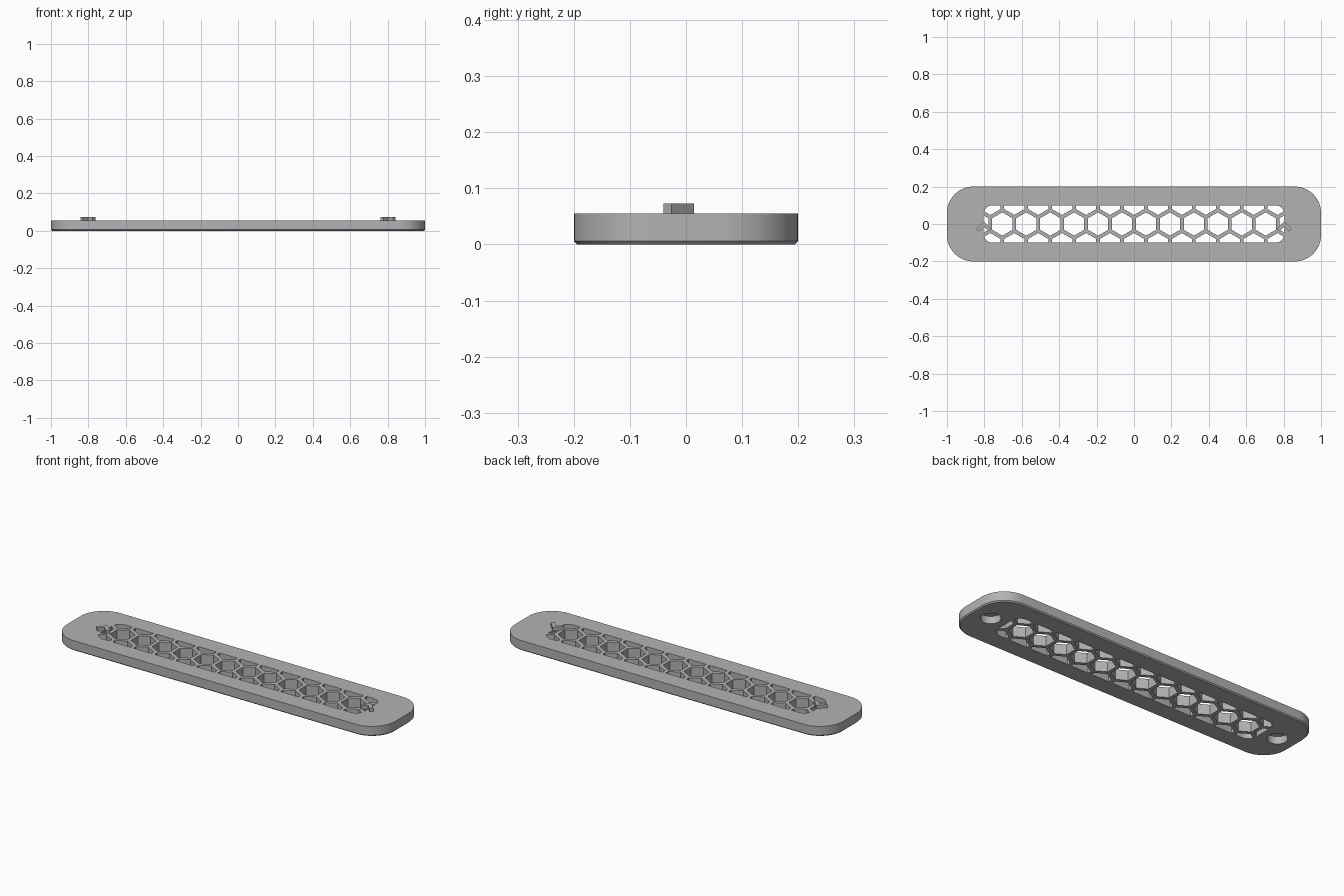
import bpy, bmesh, math
from math import cos, sin, pi

HEIGHT = 0.055
PITCH = 0.128          # honeycomb spacing between wall centres
WALL = 0.02            # honeycomb wall thickness

if "Cube" in bpy.data.objects:
    bpy.data.objects.remove(bpy.data.objects["Cube"], do_unlink=True)

grey = bpy.data.materials.new("grey_plastic")
grey.use_nodes = True
colour = (0.45, 0.45, 0.45, 1)
grey.diffuse_color = colour
grey.node_tree.nodes["Principled BSDF"].inputs["Base Color"].default_value = colour


def rounded_rect(hx, hy, r, steps=12):
    """Outline of a rectangle with rounded corners, counter-clockwise."""
    pts = []
    for q, (sx, sy) in enumerate([(1, 1), (-1, 1), (-1, -1), (1, -1)]):
        for i in range(steps + 1):
            a = (q + i / steps) * pi / 2
            pts.append((sx * (hx - r) + r * cos(a), sy * (hy - r) + r * sin(a)))
    return pts


def polygon(x, y, r, sides, turn=0.0):
    return [(x + r * cos(turn + i * 2 * pi / sides),
             y + r * sin(turn + i * 2 * pi / sides)) for i in range(sides)]


def loft(bm, layers):
    """Closed solid through stacked outlines given as (outline, z)."""
    rings = [[bm.verts.new((x, y, z)) for x, y in pts] for pts, z in layers]
    n = len(rings[0])
    for low, high in zip(rings, rings[1:]):
        for i in range(n):
            j = (i + 1) % n
            bm.faces.new((low[i], low[j], high[j], high[i]))
    bm.faces.new(rings[0][::-1])
    bm.faces.new(rings[-1])


def make(name, solids):
    bm = bmesh.new()
    for layers in solids:
        loft(bm, layers)
    bmesh.ops.recalc_face_normals(bm, faces=bm.faces)
    mesh = bpy.data.meshes.new(name)
    bm.to_mesh(mesh)
    bm.free()
    mesh.materials.append(grey)
    ob = bpy.data.objects.new(name, mesh)
    bpy.context.collection.objects.link(ob)
    return ob


def activate(ob):
    bpy.ops.object.select_all(action="DESELECT")
    ob.select_set(True)
    bpy.context.view_layer.objects.active = ob


def boolean(ob, cutter, operation):
    activate(ob)
    mod = ob.modifiers.new("cut", "BOOLEAN")
    mod.operation, mod.object, mod.solver = operation, cutter, "EXACT"
    bpy.ops.object.modifier_apply(modifier=mod.name)
    bpy.data.objects.remove(cutter, do_unlink=True)


# Plate with a small chamfer round the underside
c = 0.006
plate = make("vent_plate", [[(rounded_rect(1 - c, 0.2 - c, 0.14 - c), 0),
                             (rounded_rect(1, 0.2, 0.14), c),
                             (rounded_rect(1, 0.2, 0.14), HEIGHT)]])

# Honeycomb openings, trimmed to a rounded window
radius = (PITCH - WALL) / math.sqrt(3)
row = PITCH * math.sqrt(3) / 2
centres = [((k + 0.5) * PITCH, 0) for k in range(-7, 7)]
centres += [(k * PITCH, s * row) for k in range(-6, 7) for s in (-1, 1)]
cells = make("honeycomb_cutter", [
    [(polygon(x, y, radius, 6, pi / 6), -0.1), (polygon(x, y, radius, 6, pi / 6), 0.2)]
    for x, y in centres])
window_outline = rounded_rect(0.805, 0.1, 0.05)
window = make("window_cutter", [[(window_outline, -0.05), (window_outline, 0.15)]])
boolean(cells, window, "INTERSECT")
boolean(plate, cells, "DIFFERENCE")

# Blind round sockets in the underside
sockets = make("socket_cutter", [
    [(polygon(s * 0.895, 0, 0.05, 32), -0.05), (polygon(s * 0.895, 0, 0.05, 32), 0.04)]
    for s in (-1, 1)])
boolean(plate, sockets, "DIFFERENCE")
activate(plate)
bpy.ops.object.shade_smooth_by_angle(angle=math.radians(30))

# Raised chevron clips at both ends of the window
half = [(0.04, -0.026), (0.026, -0.04)]
for side, s in (("left", 1), ("right", -1)):
    shape = [(0, 0.014)] + [(-x, y) for x, y in half] + [(0, -0.014)] + half[::-1]
    outline = [(s * 0.803 + x, y) for x, y in shape]
    make(side + "_chevron_clip", [[(outline, HEIGHT - 0.003), (outline, 0.073)]])
